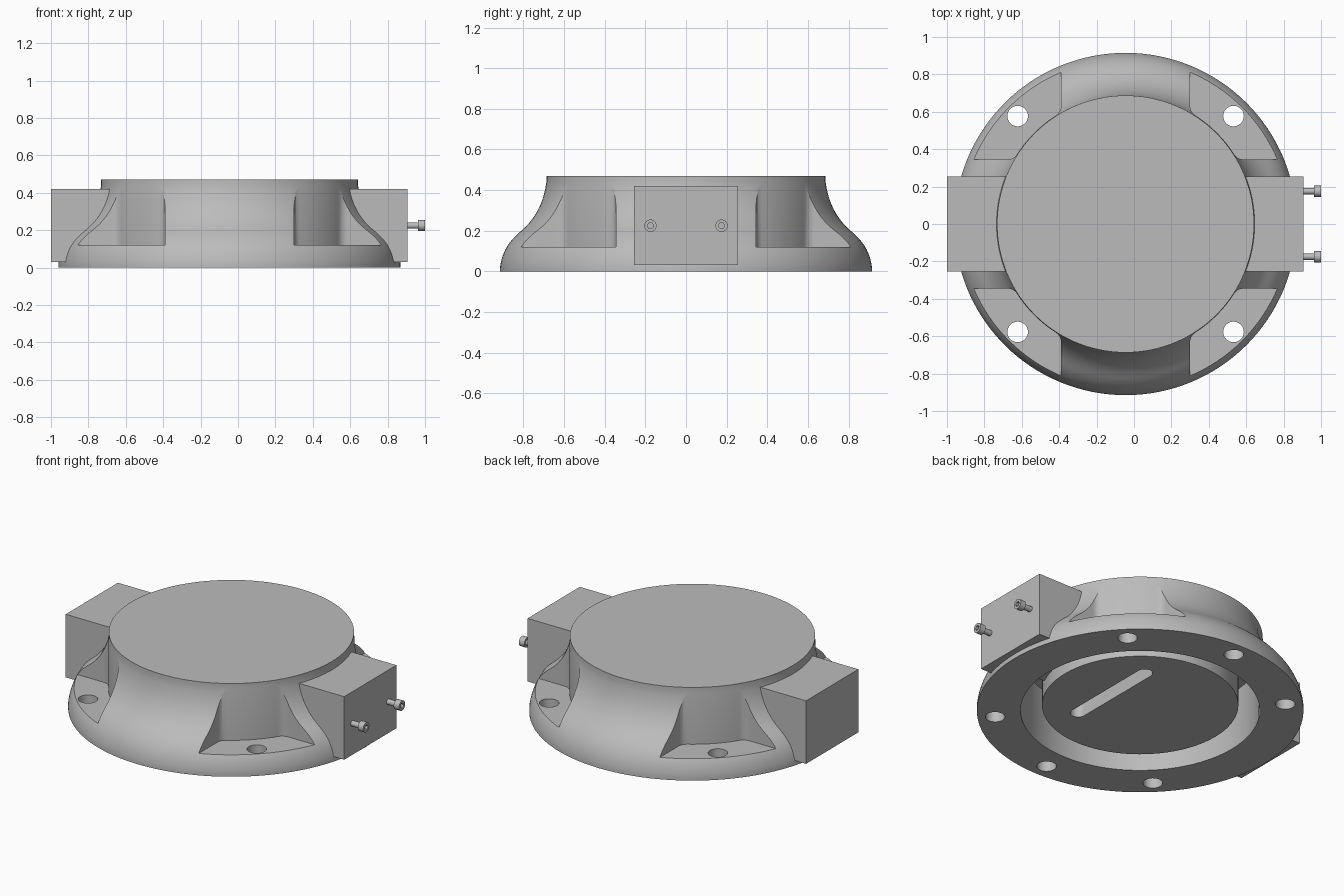
import bpy, bmesh
from math import pi, cos, sin, sqrt, atan2, radians
from mathutils import Matrix, Vector

if "Cube" in bpy.data.objects:
    bpy.data.objects.remove(bpy.data.objects["Cube"])

CX = -0.045          # axis of the round body
SEG = 128

grey = bpy.data.materials.new("machined grey")
grey.use_nodes = True
colour = (0.5, 0.5, 0.5, 1)
grey.diffuse_color = colour
grey.node_tree.nodes["Principled BSDF"].inputs["Base Color"].default_value = colour


def make(name, bm):
    bmesh.ops.recalc_face_normals(bm, faces=bm.faces)
    mesh = bpy.data.meshes.new(name)
    bm.to_mesh(mesh)
    bm.free()
    mesh.materials.append(grey)
    obj = bpy.data.objects.new(name, mesh)
    bpy.context.collection.objects.link(obj)
    return obj


def lathe(name, profile):
    """Spin an (r, z) profile that starts and ends on the axis."""
    bm = bmesh.new()
    vs = [bm.verts.new((r, 0, z)) for r, z in profile]
    es = [bm.edges.new(pair) for pair in zip(vs, vs[1:])]
    bmesh.ops.spin(bm, geom=vs + es, cent=(0, 0, 0), axis=(0, 0, 1),
                   angle=2 * pi, steps=SEG, use_merge=True)
    bmesh.ops.remove_doubles(bm, verts=bm.verts, dist=1e-4)
    obj = make(name, bm)
    obj.data.transform(Matrix.Translation((CX, 0, 0)))
    return obj


def prism(name, outline, z0, z1):
    """Extrude a flat outline, given relative to the body axis."""
    bm = bmesh.new()
    face = bm.faces.new([bm.verts.new((CX + x, y, z0)) for x, y in outline])
    top = bmesh.ops.extrude_face_region(bm, geom=[face])
    moved = [v for v in top["geom"] if isinstance(v, bmesh.types.BMVert)]
    bmesh.ops.translate(bm, verts=moved, vec=(0, 0, z1 - z0))
    return make(name, bm)


def block(name, x0, x1, half, z0, z1):
    return prism(name, [(x0 - CX, -half), (x1 - CX, -half),
                        (x1 - CX, half), (x0 - CX, half)], z0, z1)


def arc(cx, cy, r, a0, a1, n):
    return [(cx + r * cos(a0 + (a1 - a0) * i / n),
             cy + r * sin(a0 + (a1 - a0) * i / n)) for i in range(n + 1)]


def boolean(target, tool, operation):
    tool.hide_render = True
    mod = target.modifiers.new(operation, "BOOLEAN")
    mod.operation, mod.object, mod.solver = operation, tool, "EXACT"
    bpy.ops.object.select_all(action="DESELECT")
    bpy.context.view_layer.objects.active = target
    target.select_set(True)
    bpy.ops.object.modifier_apply(modifier=mod.name)
    bpy.data.objects.remove(tool)


def smooth(obj):
    bpy.ops.object.select_all(action="DESELECT")
    bpy.context.view_layer.objects.active = obj
    obj.select_set(True)
    bpy.ops.object.shade_smooth_by_angle(angle=radians(30))


# Flared round body: S-curve made from two Bezier-like halves
def curve(p0, p1, p2, p3, n=12):
    out = []
    for i in range(n + 1):
        t = i / n
        w = ((1 - t) ** 3, 3 * t * (1 - t) ** 2, 3 * t * t * (1 - t), t ** 3)
        out.append(tuple(sum(k * p[a] for k, p in zip(w, (p0, p1, p2, p3)))
                         for a in (0, 1)))
    return out


flare = curve((0.915, 0.02), (0.905, 0.1), (0.87, 0.15), (0.81, 0.2))
flare += curve((0.81, 0.2), (0.74, 0.26), (0.7, 0.34), (0.687, 0.44))[1:]
body = lathe("body", [(0, 0), (0.915, 0)] + flare + [(0.687, 0.47), (0, 0.47)])

# Four bolt pockets with filleted inner corners, and their through holes
WALL, INNER, FIL = 0.345, 0.69, 0.06
fx = WALL + FIL
fy = sqrt((INNER + FIL) ** 2 - fx ** 2)
ang = atan2(fy, fx)
outline = [(WALL, 1.2)] + arc(fx, fy, FIL, pi, pi + ang, 8)
outline += arc(0, 0, INNER, ang, pi / 2 - ang, 16)[1:-1]
outline += arc(fy, fx, FIL, 1.5 * pi - ang, 1.5 * pi, 8)
outline += [(1.2, WALL), (1.2, 1.2)]
for sx in (-1, 1):
    for sy in (-1, 1):
        pocket = prism("pocket_cutter", [(sx * x, sy * y) for x, y in outline], 0.12, 0.6)
        boolean(body, pocket, "DIFFERENCE")
        hole = prism("hole_cutter", arc(sx * 0.577, sy * 0.577, 0.055, 0, 2 * pi, 32)[:-1], -0.1, 0.3)
        boolean(body, hole, "DIFFERENCE")

# Side blocks
boolean(body, block("side_block", -1.0, -0.4, 0.255, 0.03, 0.42), "UNION")
boolean(body, block("side_block", 0.4, 0.905, 0.255, 0.03, 0.42), "UNION")

# Underside: recessed plug inside a deep ring groove
recess = lathe("recess_cutter", [(0, -0.1), (0.67, -0.1), (0.67, 0.36),
                                 (0.55, 0.36), (0.55, 0.035), (0, 0.035)])
boolean(body, recess, "DIFFERENCE")

# Underside slot and the two blind holes
slot = arc(0.21, 0.29, 0.045, 0, pi, 12) + arc(0.21, -0.29, 0.045, pi, 2 * pi, 12)
boolean(body, prism("slot_cutter", slot, -0.1, 0.25), "DIFFERENCE")
for s in (-1, 1):
    blind = prism("blind_cutter", arc(0, s * 0.816, 0.055, 0, 2 * pi, 32)[:-1], -0.1, 0.12)
    boolean(body, blind, "DIFFERENCE")
smooth(body)

# Bridge across the groove behind the screw block
block("groove_bridge", 0.45, 0.64, 0.25, 0.12, 0.38)


# Two socket-head screws
def rod(name, x0, x1, r, y, sides=32):
    bm = bmesh.new()
    turn = Matrix.Translation(((x0 + x1) / 2, y, 0.225)) @ Matrix.Rotation(pi / 2, 4, "Y")
    bmesh.ops.create_cone(bm, cap_ends=True, segments=sides, radius1=r, radius2=r,
                          depth=x1 - x0, matrix=turn)
    return make(name, bm)


for side, y in (("left", 0.175), ("right", -0.175)):
    shank = rod("screw_shank_" + side, 0.88, 0.968, 0.017, y)
    head = rod("screw_head_" + side, 0.963, 1.0, 0.03, y)
    boolean(head, rod("socket_cutter", 0.98, 1.05, 0.016, y, 6), "DIFFERENCE")
    smooth(shank)
    smooth(head)
